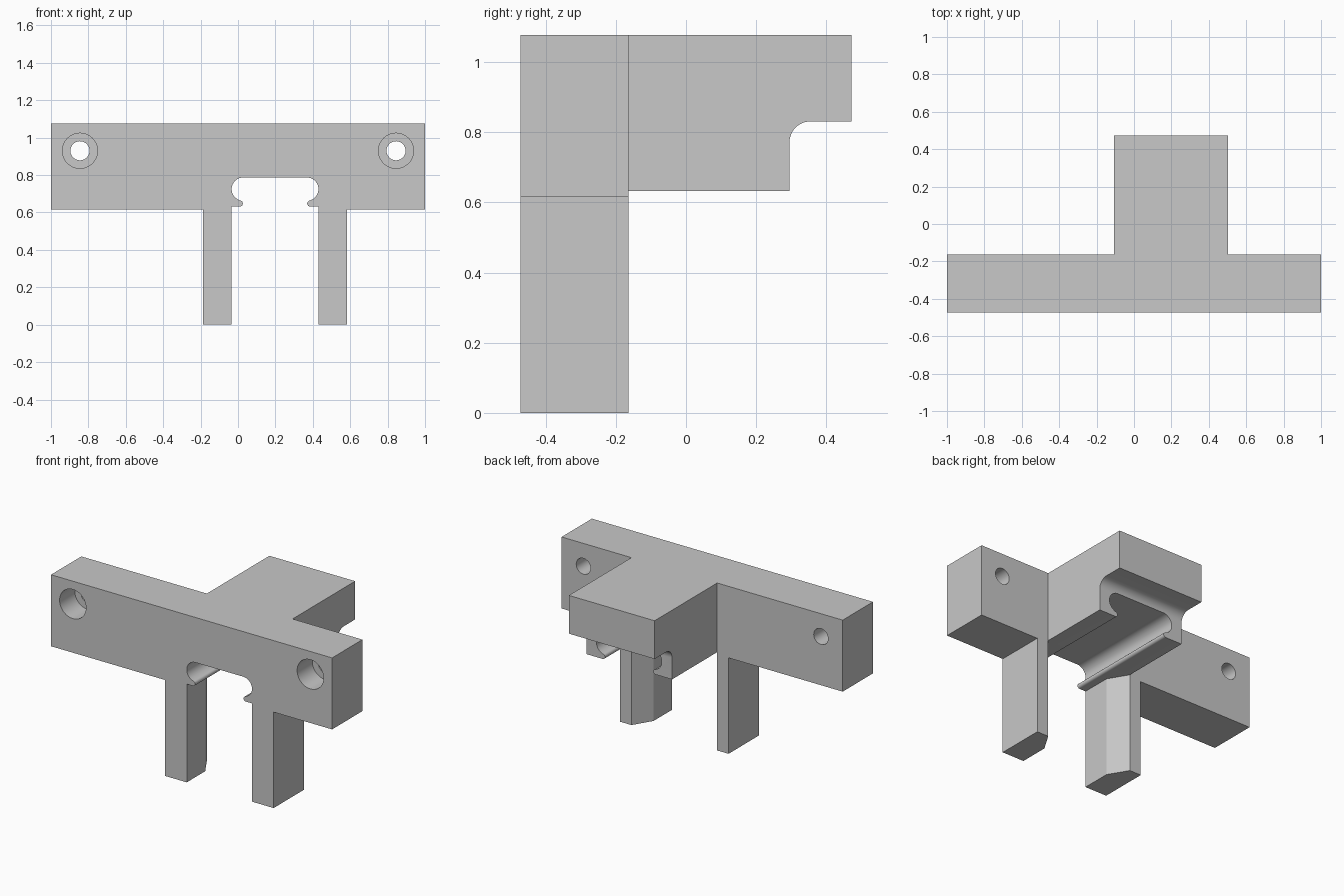
import bpy, bmesh
from math import sin, cos, radians
from mathutils import Vector

if "Cube" in bpy.data.objects:
    bpy.data.objects.remove(bpy.data.objects["Cube"])

grey = bpy.data.materials.new("light_grey")
grey.use_nodes = True
grey.diffuse_color = (0.578, 0.578, 0.578, 1)
grey.node_tree.nodes["Principled BSDF"].inputs["Base Color"].default_value = grey.diffuse_color

FRONT, BACK, REAR = -0.472, -0.164, 0.472
TOP, BAR_LOW, LIP_LOW = 1.077, 0.617, 0.632
MID = 0.198          # centre line of the slot, legs and block
HALF_BLOCK, HALF_SLOT, HALF_LEG = 0.305, 0.232, 0.386


def arc(cx, cy, r, start, end, steps=12):
    angles = [radians(start + (end - start) * i / steps) for i in range(steps + 1)]
    return [(cx + r * cos(a), cy + r * sin(a)) for a in angles]


def symmetric(half):
    """Mirror half an outline, given as offsets from the centre line."""
    return [(MID + u, v) for u, v in half] + [(MID - u, v) for u, v in reversed(half)]


def prism(name, points, axis, low, high):
    """Extrude a 2D outline along the given axis."""
    place = {"x": lambda u, v, w: (w, u, v),
             "y": lambda u, v, w: (u, w, v),
             "z": lambda u, v, w: (u, v, w)}[axis]
    bm = bmesh.new()
    face = bm.faces.new([bm.verts.new(place(u, v, low)) for u, v in points])
    new = bmesh.ops.extrude_face_region(bm, geom=[face])["geom"]
    bmesh.ops.translate(bm, verts=[g for g in new if isinstance(g, bmesh.types.BMVert)],
                        vec=Vector(place(0, 0, high - low)))
    bmesh.ops.recalc_face_normals(bm, faces=bm.faces)
    if bm.calc_volume(signed=True) < 0:
        bmesh.ops.reverse_faces(bm, faces=bm.faces)
    mesh = bpy.data.meshes.new(name)
    bm.to_mesh(mesh)
    bm.free()
    mesh.materials.append(grey)
    obj = bpy.data.objects.new(name, mesh)
    bpy.context.collection.objects.link(obj)
    return obj


def combine(target, tool, operation="DIFFERENCE"):
    """Apply a boolean and discard the tool."""
    mod = target.modifiers.new(operation.lower(), "BOOLEAN")
    mod.operation, mod.object, mod.solver = operation, tool, "EXACT"
    bpy.context.view_layer.objects.active = target
    bpy.ops.object.modifier_apply(modifier=mod.name)
    bpy.data.objects.remove(tool)


# Crossbar with a solid foot, from which the legs are cut
foot = symmetric([(HALF_LEG, BAR_LOW), (HALF_LEG, 0)])
bracket = prism("bracket", [(-1, BAR_LOW), (-1, TOP), (1, TOP), (1, BAR_LOW)] + foot,
                "y", FRONT, BACK)

# Rear block, rooted inside the crossbar
block = symmetric([(HALF_BLOCK, TOP), (HALF_BLOCK, LIP_LOW)])
combine(bracket, prism("rear_block", block, "y", BACK - 0.1, REAR), "UNION")

# Rounded step under the rear end
step = [(0.6, 0.5), (0.295, 0.5)] + arc(0.355, 0.771, 0.06, 180, 90) + [(0.6, 0.831)]
combine(bracket, prism("step_cutter", step, "x", -0.5, 0.9))

# Gap between the legs, flaring at their inner rear corners
gap = symmetric([(HALF_SLOT, -0.6), (HALF_SLOT, -0.285), (HALF_BLOCK, BACK),
                 (HALF_BLOCK, -0.1)])
combine(bracket, prism("gap_cutter", gap, "z", -0.1, LIP_LOW))

# Slot with rounded corners above a pair of bead-edged lips
slot = ([(0.188, 0.55)]
        + arc(0.188, 0.648, 0.016, -90, -270, 10)
        + arc(HALF_SLOT - 0.062, 0.725, 0.062, -62, 90, 24))
combine(bracket, prism("slot_cutter", symmetric(slot), "y", -0.6, 0.6))

# Counterbored screw holes
for x in (-0.845, 0.845):
    for radius, end in ((0.094, -0.318), (0.051, 0)):
        ring = arc(x, 0.93, radius, 0, 360, 48)[:-1]
        combine(bracket, prism("hole_cutter", ring, "y", -0.6, end))

bpy.ops.object.select_all(action="DESELECT")
bracket.select_set(True)
bpy.context.view_layer.objects.active = bracket
bpy.ops.object.shade_smooth_by_angle(angle=radians(30))
